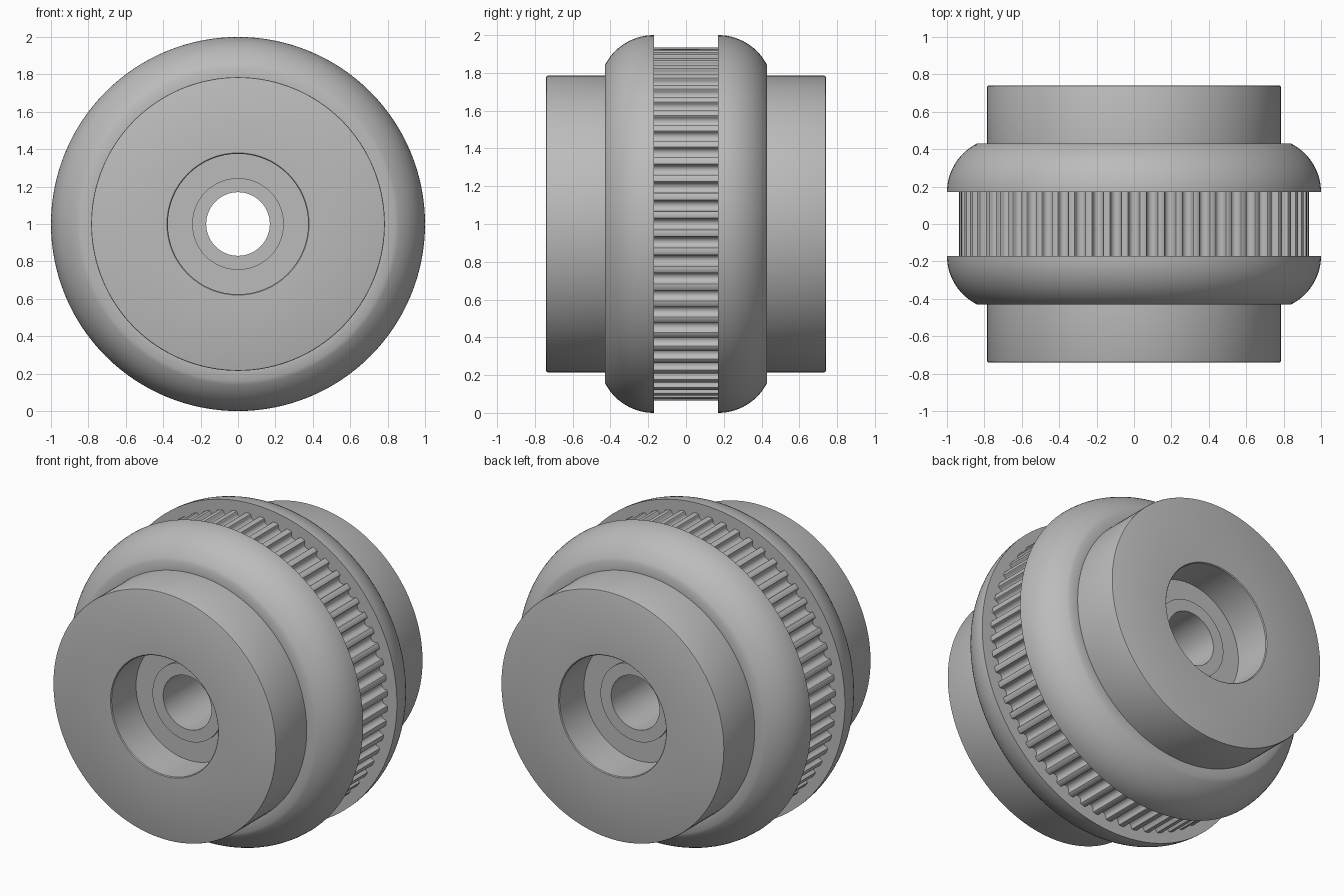
import bpy, bmesh, math
from mathutils import Vector, Matrix

if "Cube" in bpy.data.objects:
    bpy.data.objects.remove(bpy.data.objects["Cube"])

SEGS, TEETH = 128, 60
grey = bpy.data.materials.new("machined grey")
grey.diffuse_color = (0.5, 0.5, 0.5, 1)
grey.use_nodes = True
grey.node_tree.nodes["Principled BSDF"].inputs["Base Color"].default_value = grey.diffuse_color


def finish(bm, name):
    """Turn a bmesh built around the y axis into a smooth-shaded object."""
    bmesh.ops.recalc_face_normals(bm, faces=bm.faces)
    mesh = bpy.data.meshes.new(name)
    bm.to_mesh(mesh)
    bm.free()
    mesh.materials.append(grey)
    ob = bpy.data.objects.new(name, mesh)
    bpy.context.collection.objects.link(ob)
    ob.location.z = 1
    bpy.ops.object.select_all(action='DESELECT')
    ob.select_set(True)
    bpy.context.view_layer.objects.active = ob
    bpy.ops.object.shade_smooth_by_angle(angle=math.radians(30))
    return ob


# Flange, hub, bearing pocket and bore: one profile of (y, radius), revolved
R = 0.291
end = math.asin(0.26 / R)
profile = [(0.17, 0.86)]
profile += [(0.17 + R * math.sin(end * i / 14), 1 - R + R * math.cos(end * i / 14))
            for i in range(15)]
profile += [(0.43, 0.785), (0.733, 0.785), (0.738, 0.783), (0.74, 0.778),
            (0.74, 0.38), (0.735, 0.375), (0.49, 0.375), (0.49, 0.245),
            (0.51, 0.245), (0.51, 0.17), (0, 0.17)]
bm = bmesh.new()
verts = [bm.verts.new((0, y, r)) for y, r in profile]
edges = [bm.edges.new(pair) for pair in zip(verts, verts[1:])]
bmesh.ops.spin(bm, geom=verts + edges, cent=(0, 0, 0), axis=(0, 1, 0),
               angle=math.tau, steps=SEGS, use_merge=True)
bmesh.ops.remove_doubles(bm, verts=bm.verts, dist=1e-5)
body = finish(bm, "flanged_hub")
mirror = body.modifiers.new("other side", 'MIRROR')
mirror.use_axis = (False, True, False)

# Toothed belt drum: one rounded groove outline of (sideways, depth), repeated
groove = [(-0.035, 0), (-0.031, 0.002), (-0.0285, 0.006)]
groove += [(-0.0275 * math.cos(math.pi * i / 10), 0.0105 + 0.0275 * math.sin(math.pi * i / 10))
           for i in range(11)]
groove += [(-s, d) for s, d in reversed(groove[:3])]
ring = []
for t in range(TEETH):
    turn = Matrix.Rotation(math.tau * t / TEETH, 3, 'Y')
    ring += [turn @ Vector((s, 0, math.sqrt(0.935 ** 2 - s * s) - d)) for s, d in groove]
bm = bmesh.new()
front = [bm.verts.new((p.x, -0.17, p.z)) for p in ring]
back = [bm.verts.new((p.x, 0.17, p.z)) for p in ring]
for i in range(len(ring)):
    j = (i + 1) % len(ring)
    bm.faces.new((front[i], front[j], back[j], back[i]))
finish(bm, "toothed_drum")
